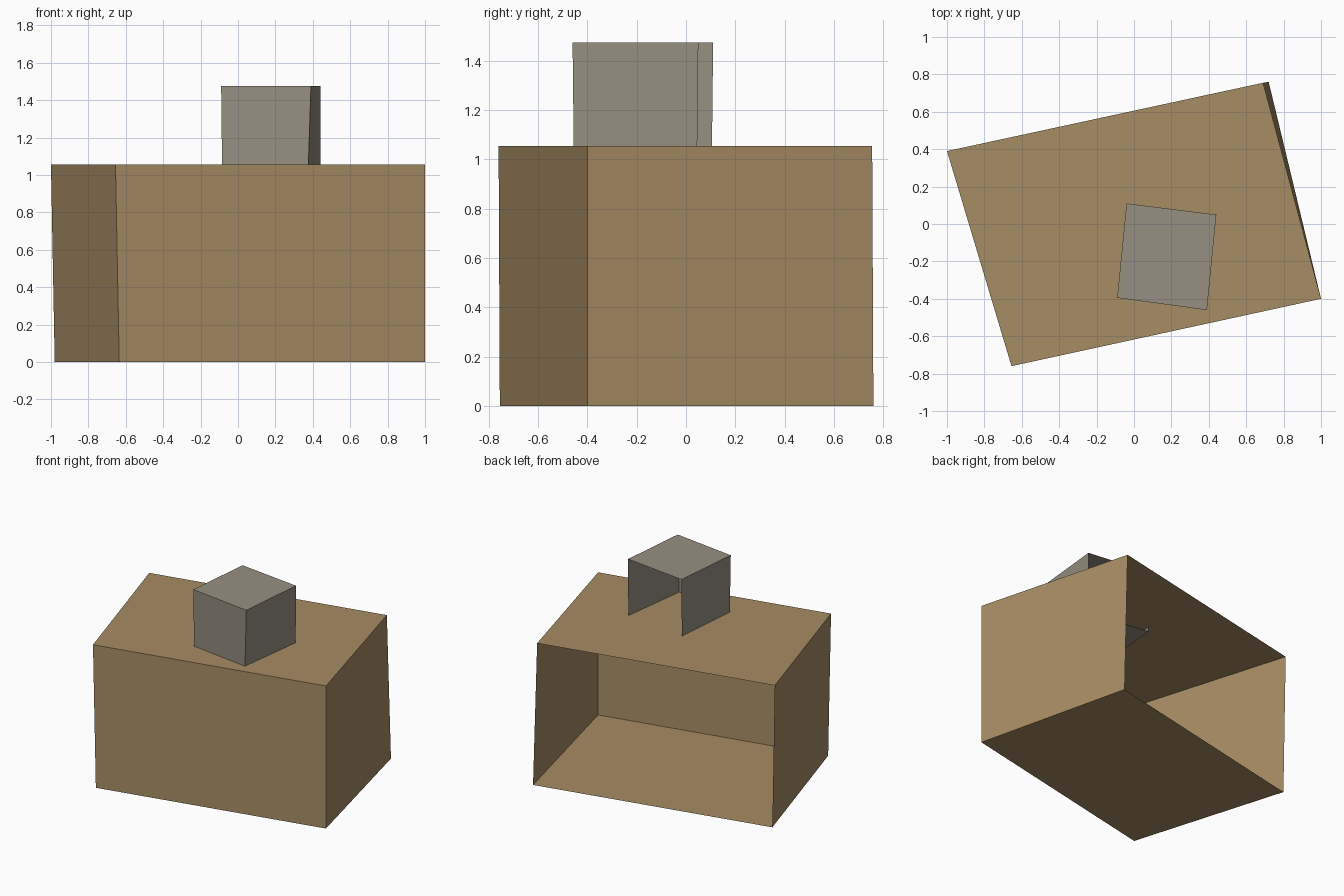
import bpy
import bmesh

cube = bpy.data.objects.get("Cube")
if cube:
    bpy.data.objects.remove(cube, do_unlink=True)


def make_material(name, rgb):
    mat = bpy.data.materials.new(name)
    mat.use_nodes = True
    mat.diffuse_color = (*rgb, 1)
    mat.node_tree.nodes["Principled BSDF"].inputs["Base Color"].default_value = (*rgb, 1)
    return mat


def open_box(name, lower, upper, z_low, z_high, mat):
    """Box from two corner rings (counterclockwise from back right), back side open."""
    bm = bmesh.new()
    low = [bm.verts.new((x, y, z_low)) for x, y in lower]
    high = [bm.verts.new((x, y, z_high)) for x, y in upper]
    bm.faces.new(reversed(low))
    bm.faces.new(high)
    for i in range(len(low) - 1):  # the last side, at the back, stays open
        bm.faces.new((low[i], low[i + 1], high[i + 1], high[i]))
    mesh = bpy.data.meshes.new(name)
    bm.to_mesh(mesh)
    bm.free()
    mesh.materials.append(mat)
    obj = bpy.data.objects.new(name, mesh)
    bpy.context.collection.objects.link(obj)
    return obj


tan = make_material("tan", (0.38, 0.262, 0.127))
warm_grey = make_material("warm_grey", (0.305, 0.272, 0.218))

# Large body, leaning slightly
open_box("body",
         [(-0.98, 0.39), (-0.635, -0.755), (1.0, -0.40), (0.72, 0.76)],
         [(-1.0, 0.39), (-0.655, -0.76), (1.0, -0.40), (0.69, 0.755)],
         0.0, 1.055, tan)

# Small box on the roof, its floor sunk just through the roof
open_box("roof_box",
         [(-0.04, 0.105), (-0.085, -0.39), (0.375, -0.455), (0.44, 0.045)],
         [(-0.04, 0.11), (-0.09, -0.395), (0.39, -0.46), (0.44, 0.05)],
         1.02, 1.475, warm_grey)
